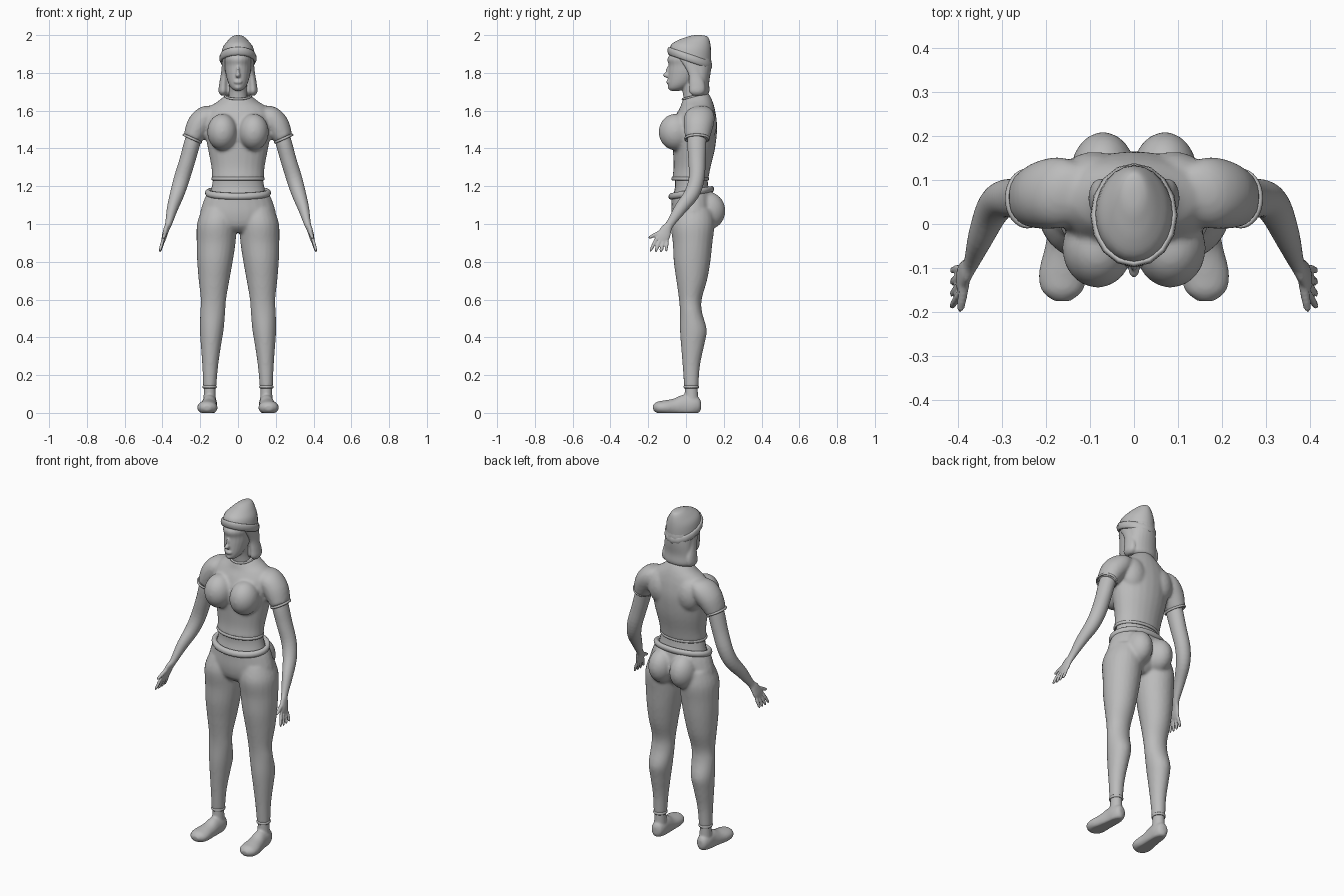
import bpy
import bmesh
import math
from mathutils import Vector, Matrix

if "Cube" in bpy.data.objects:
    bpy.data.objects.remove(bpy.data.objects["Cube"], do_unlink=True)

# One flat colour for the whole figure
clay = bpy.data.materials.new("plain_grey")
clay.use_nodes = True
grey = (0.5, 0.5, 0.5, 1.0)
clay.diffuse_color = grey
clay.node_tree.nodes["Principled BSDF"].inputs["Base Color"].default_value = grey

SIDES = (1, -1)


def spline(a, b, c, d, t):
    """Catmull-Rom blend of four number tuples."""
    return [0.5 * (2 * q + (r - p) * t + (2 * p - 5 * q + 4 * r - s) * t * t
                   + (3 * q - p - 3 * r + s) * t ** 3)
            for p, q, r, s in zip(a, b, c, d)]


def smooth_rings(rings, steps):
    """Fill in extra rings between the given ones."""
    padded = [rings[0], *rings, rings[-1]]
    result = []
    for i in range(len(rings) - 1):
        for k in range(steps):
            result.append(spline(*padded[i:i + 4], k / steps))
    result.append(list(rings[-1]))
    return result


def loft(bm, rings, flat=True, side=1, steps=4, count=24, floor=None):
    """Skin ellipses (x, y, z, rx, ry, tilt); flat keeps them level."""
    rings = smooth_rings([tuple(r) + (0,) * (6 - len(r)) for r in rings], steps)
    loops = []
    for i, (x, y, z, rx, ry, tilt) in enumerate(rings):
        ahead = Vector(rings[min(i + 1, len(rings) - 1)][:3])
        behind = Vector(rings[max(i - 1, 0)][:3])
        along = Vector((0, 0, 1)) if flat else (ahead - behind).normalized()
        across = Vector((1, 0, 0))
        across = (across - along * across.dot(along)).normalized()
        other = along.cross(across)
        loop = []
        for k in range(count):
            angle = math.tau * k / count
            p = Vector((x, y, z)) + across * rx * math.cos(angle) + other * ry * math.sin(angle)
            p.z -= tilt * (p.y - y)
            if floor is not None:
                p.z = max(p.z, floor)
            p.x *= side
            loop.append(bm.verts.new(p))
        loops.append(loop)
    for low, high in zip(loops, loops[1:]):
        for k in range(count):
            n = (k + 1) % count
            bm.faces.new((low[k], low[n], high[n], high[k]))
    bm.faces.new(loops[0])
    bm.faces.new(loops[-1])


def blob(bm, centre, radii):
    """Ellipsoid swelling."""
    place = Matrix.Translation(centre) @ Matrix.Diagonal((*radii, 1))
    bmesh.ops.create_uvsphere(bm, u_segments=24, v_segments=16, radius=1, matrix=place)


def capsule(bm, start, end, radius, side):
    """Round-ended finger."""
    start, end = Vector(start), Vector(end)
    stops = ((0, 0.6), (0.3, 1), (0.8, 0.9), (0.95, 0.6), (1, 0.15))
    loft(bm, [(*start.lerp(end, t), radius * s, radius * s) for t, s in stops],
         flat=False, side=side, steps=2, count=12)


def band(bm, centre, rx, ry, thick, height, tilt, side=1, count=32):
    """Closed rounded band around a limb or the body."""
    profile = 10
    grid = []
    for i in range(count):
        a = math.tau * i / count
        row = []
        for j in range(profile):
            b = math.tau * j / profile
            out = thick * math.cos(b)
            x, y = (rx + out) * math.cos(a), (ry + out) * math.sin(a)
            p = Vector(centre) + Vector((x, y, height * math.sin(b) - tilt * y))
            p.x *= side
            row.append(bm.verts.new(p))
        grid.append(row)
    for i in range(count):
        for j in range(profile):
            a, b = grid[i], grid[(i + 1) % count]
            n = (j + 1) % profile
            bm.faces.new((a[j], b[j], b[n], a[n]))


def finish(bm, name, voxel=None, relax=4):
    """Make the object; a voxel size fuses its overlapping pieces."""
    bmesh.ops.recalc_face_normals(bm, faces=bm.faces)
    for face in bm.faces:
        face.smooth = True
    mesh = bpy.data.meshes.new(name)
    bm.to_mesh(mesh)
    bm.free()
    mesh.materials.append(clay)
    obj = bpy.data.objects.new(name, mesh)
    bpy.context.collection.objects.link(obj)
    if voxel:
        fuse = obj.modifiers.new("fuse", "REMESH")
        fuse.mode = "VOXEL"
        fuse.voxel_size = voxel
        fuse.use_smooth_shade = True
        soften = obj.modifiers.new("soften", "SMOOTH")
        soften.iterations = relax
    return obj


# Shirt: trunk, bust and short sleeves
bm = bmesh.new()
loft(bm, [(0, .022, 1.235, .138, .096), (0, .032, 1.3, .141, .098),
          (0, .042, 1.4, .16, .112), (0, .045, 1.5, .177, .12),
          (0, .052, 1.57, .18, .108), (0, .06, 1.62, .15, .09),
          (0, .056, 1.65, .105, .08, -.15), (0, .05, 1.68, .068, .066, -.25)])
for s in SIDES:
    blob(bm, (s * .083, -.055, 1.487), (.08, .09, .097))
    blob(bm, (s * .09, .1, 1.53), (.08, .064, .1))
    loft(bm, [(.12, .07, 1.6, .03, .06), (.165, .072, 1.57, .06, .08),
              (.207, .066, 1.52, .066, .078), (.242, .058, 1.45, .05, .064)],
         flat=False, side=s)
finish(bm, "shirt", .009, 6)

# Hems of the shirt and the collar
bm = bmesh.new()
band(bm, (0, .022, 1.24), .135, .094, .006, .009, 0)
finish(bm, "shirt_hem")
bm = bmesh.new()
band(bm, (0, .048, 1.678), .068, .066, .005, .006, -.25)
finish(bm, "collar")

# Bare waist and rolled belt
bm = bmesh.new()
loft(bm, [(0, .03, 1.15, .15, .098), (0, .03, 1.2, .138, .088), (0, .025, 1.26, .128, .086)])
finish(bm, "waist")
bm = bmesh.new()
band(bm, (0, .028, 1.165), .16, .106, .015, .018, -.17)
finish(bm, "belt")

# Trousers: pelvis, seat and both legs
bm = bmesh.new()
loft(bm, [(0, .03, 1.165, .163, .107, -.17), (0, .036, 1.12, .183, .113),
          (0, .036, 1.05, .2, .114), (0, .03, .99, .17, .095), (0, .03, .955, .08, .06)])
for s in SIDES:
    blob(bm, (s * .07, .115, 1.07), (.074, .094, .1))
    loft(bm, [(.1, .04, 1.08, .09, .1), (.112, .035, 1, .105, .116),
              (.116, .035, .9, .103, .105), (.122, .032, .8, .094, .097),
              (.127, .03, .7, .081, .081), (.13, .023, .6, .067, .06),
              (.134, .027, .53, .066, .059), (.139, .039, .44, .063, .071),
              (.143, .035, .36, .054, .062), (.147, .028, .25, .042, .046),
              (.15, .028, .135, .035, .038)], side=s)
finish(bm, "trousers", .009)

for s, word in zip(SIDES, ("left", "right")):
    # Arm with flat palm, four fingers and thumb
    bm = bmesh.new()
    loft(bm, [(.225, .06, 1.49, .042, .05), (.245, .057, 1.42, .043, .05),
              (.267, .058, 1.34, .042, .046), (.298, .056, 1.24, .042, .042),
              (.322, .03, 1.16, .038, .04), (.348, -.03, 1.08, .029, .033),
              (.368, -.085, 1, .018, .022), (.38, -.105, .97, .015, .03),
              (.39, -.12, .935, .013, .036), (.396, -.13, .91, .009, .03)],
         flat=False, side=s)
    for i in range(4):
        o = i - 1.5
        reach = .004 * abs(o)
        capsule(bm, (.392, -.125 - .018 * o, .925 + .006 * o),
                (.415, -.148 - .028 * o, .848 + reach), .009, s)
    capsule(bm, (.378, -.1, .975), (.395, -.2, .925), .011, s)
    finish(bm, word + "_arm", .005, 3)

    # Sleeve hem, tipped outwards with the arm
    bm = bmesh.new()
    band(bm, (0, 0, 0), .05, .063, .005, .007, 0)
    tip = Matrix.Translation((s * .242, .058, 1.452)) @ Matrix.Rotation(-s * .42, 4, "Y")
    bm.transform(tip)
    finish(bm, word + "_sleeve_hem")

    # Ankle cuff
    bm = bmesh.new()
    band(bm, (.15, .028, .138), .033, .036, .005, .008, 0, s)
    finish(bm, word + "_trouser_cuff")

    # Foot with flat sole
    bm = bmesh.new()
    loft(bm, [(.148, .079, .04, .012, .02), (.149, .068, .04, .03, .04),
              (.15, .035, .04, .04, .055), (.152, -.01, .036, .041, .06),
              (.157, -.06, .03, .046, .046), (.162, -.115, .028, .054, .038),
              (.163, -.152, .028, .046, .031), (.163, -.174, .026, .02, .014)],
         flat=False, side=s, floor=0)
    loft(bm, [(.15, .027, .04, .037, .04), (.15, .028, .09, .032, .036),
              (.15, .028, .15, .03, .033)], side=s)
    finish(bm, word + "_foot", .006, 3)

# Head with neck, nose, lips and chin
bm = bmesh.new()
loft(bm, [(0, .045, 1.64, .056, .056), (0, .035, 1.7, .047, .053), (0, .02, 1.77, .048, .055)])
loft(bm, [(0, -.058, 1.705, .015, .025), (0, -.045, 1.72, .036, .049),
          (0, -.025, 1.75, .053, .071), (0, 0, 1.8, .066, .094),
          (0, .012, 1.84, .071, .104), (0, .015, 1.88, .075, .112),
          (0, .025, 1.93, .06, .08)])
blob(bm, (0, -.1, 1.788), (.013, .022, .014))
blob(bm, (0, -.09, 1.808), (.009, .017, .03))
blob(bm, (0, -.09, 1.752), (.023, .015, .012))
blob(bm, (0, -.079, 1.724), (.02, .019, .015))
finish(bm, "head", .005, 3)

# Hair: back mass with a lock on each side
bm = bmesh.new()
loft(bm, [(0, .03, 1.9, .08, .097), (0, .045, 1.86, .083, .09), (0, .067, 1.81, .083, .065),
          (0, .071, 1.75, .085, .052), (0, .072, 1.7, .086, .052), (0, .072, 1.68, .07, .038)])
for s in SIDES:
    loft(bm, [(.066, .015, 1.88, .016, .055), (.072, .045, 1.8, .018, .035),
              (.077, .058, 1.74, .023, .042), (.079, .058, 1.7, .024, .042),
              (.078, .058, 1.68, .012, .022)], side=s)
finish(bm, "hair", .006, 4)

# Hat: leaning crown and turned-up brim
bm = bmesh.new()
loft(bm, [(0, .02, 1.87, .09, .112, .34), (0, .028, 1.93, .082, .105, .2),
          (0, .045, 1.967, .057, .083, .1), (0, .06, 1.99, .034, .056),
          (0, .064, 1.998, .018, .03), (0, .065, 2, .004, .006)])
finish(bm, "hat_crown")
bm = bmesh.new()
band(bm, (0, .02, 1.878), .09, .109, .009, .022, .34, count=16)
finish(bm, "hat_brim")
